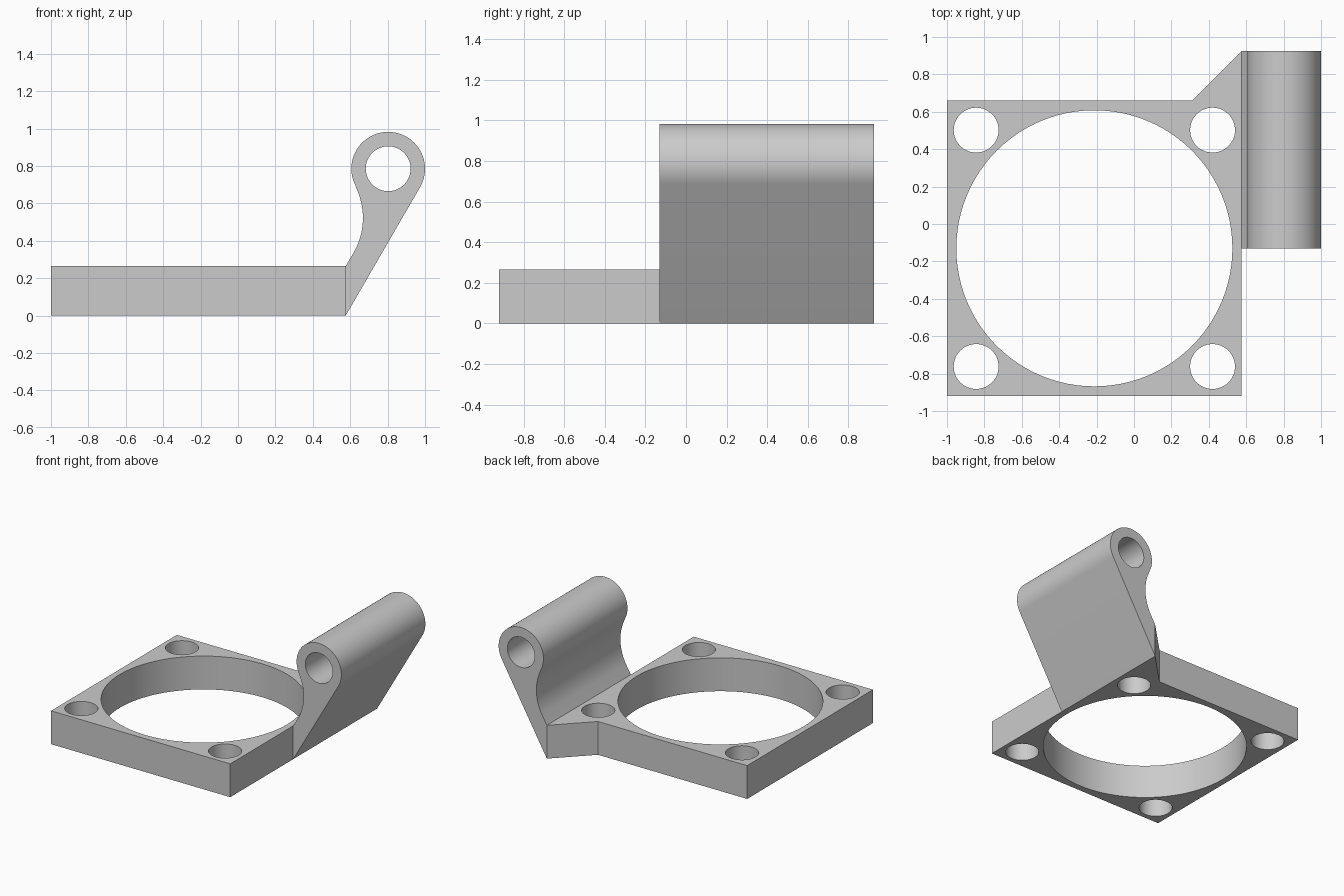
import bpy
import bmesh
from math import cos, sin, radians
from mathutils import Matrix

cube = bpy.data.objects.get("Cube")
if cube:
    bpy.data.objects.remove(cube, do_unlink=True)

grey = bpy.data.materials.new("plain grey")
grey.use_nodes = True
colour = (0.6, 0.6, 0.6, 1)
grey.diffuse_color = colour
grey.node_tree.nodes["Principled BSDF"].inputs["Base Color"].default_value = colour

JOINT = 0.576            # x of the plane where plate and hinge arm meet
FRONT, BACK = -0.13, 0.925   # y extent of the hinge arm
THICK = 0.265


def arc(cx, cy, r, start, end, steps):
    """Points along an arc, angles in degrees."""
    angles = [radians(start + (end - start) * i / steps) for i in range(steps + 1)]
    return [(cx + r * cos(a), cy + r * sin(a)) for a in angles]


def prism(name, loops, depth, matrix=Matrix()):
    """Extrude an outline with holes, leaving the hidden joint face open."""
    bm = bmesh.new()
    for loop in loops:
        verts = [bm.verts.new((x, y, 0)) for x, y in loop]
        for i, v in enumerate(verts):
            bm.edges.new((verts[i - 1], v))
    bmesh.ops.triangle_fill(bm, edges=bm.edges[:], use_beauty=True, use_dissolve=False)
    out = bmesh.ops.extrude_face_region(bm, geom=bm.faces[:])
    moved = [g for g in out["geom"] if isinstance(g, bmesh.types.BMVert)]
    bmesh.ops.translate(bm, verts=moved, vec=(0, 0, depth))
    bm.transform(matrix)
    bmesh.ops.recalc_face_normals(bm, faces=bm.faces[:])
    hidden = [f for f in bm.faces
              if all(abs(v.co.x - JOINT) < 1e-4 and v.co.y > FRONT - 1e-4 for v in f.verts)]
    bmesh.ops.delete(bm, geom=hidden, context="FACES")
    mesh = bpy.data.meshes.new(name)
    bm.to_mesh(mesh)
    bm.free()
    mesh.materials.append(grey)
    obj = bpy.data.objects.new(name, mesh)
    bpy.context.collection.objects.link(obj)
    bpy.ops.object.select_all(action="DESELECT")
    obj.select_set(True)
    bpy.context.view_layer.objects.active = obj
    bpy.ops.object.shade_smooth_by_angle(angle=radians(30))
    return obj


# Square mounting plate with a large bore, four screw holes and a corner gusset
cx, cy = -0.212, -0.13
outline = [(-1, -0.92), (JOINT, -0.92), (JOINT, FRONT), (JOINT, BACK), (0.312, 0.66), (-1, 0.66)]
bore = arc(cx, cy, 0.738, 0, 360, 96)[:-1]
screws = [arc(cx + sx * 0.632, cy + sy * 0.632, 0.12, 0, 360, 48)[:-1]
          for sx in (-1, 1) for sy in (-1, 1)]
prism("mounting_plate", [outline, bore] + screws, THICK)

# Leaning hinge arm: flat outer side, barrel on top, concave inner side
barrel = (0.803, 0.785)
profile = [(JOINT, 0)]
profile += arc(*barrel, 0.197, -30, 207.6, 48)
profile += arc(0.298, 0.522, 0.37, 27.6, -30, 16)[1:]
profile += [(JOINT, THICK)]
pin_hole = arc(*barrel, 0.12, 0, 360, 48)[:-1]
stand_up = Matrix.Translation((0, BACK, 0)) @ Matrix.Rotation(radians(90), 4, "X")
prism("hinge_arm", [profile, pin_hole], BACK - FRONT, stand_up)
